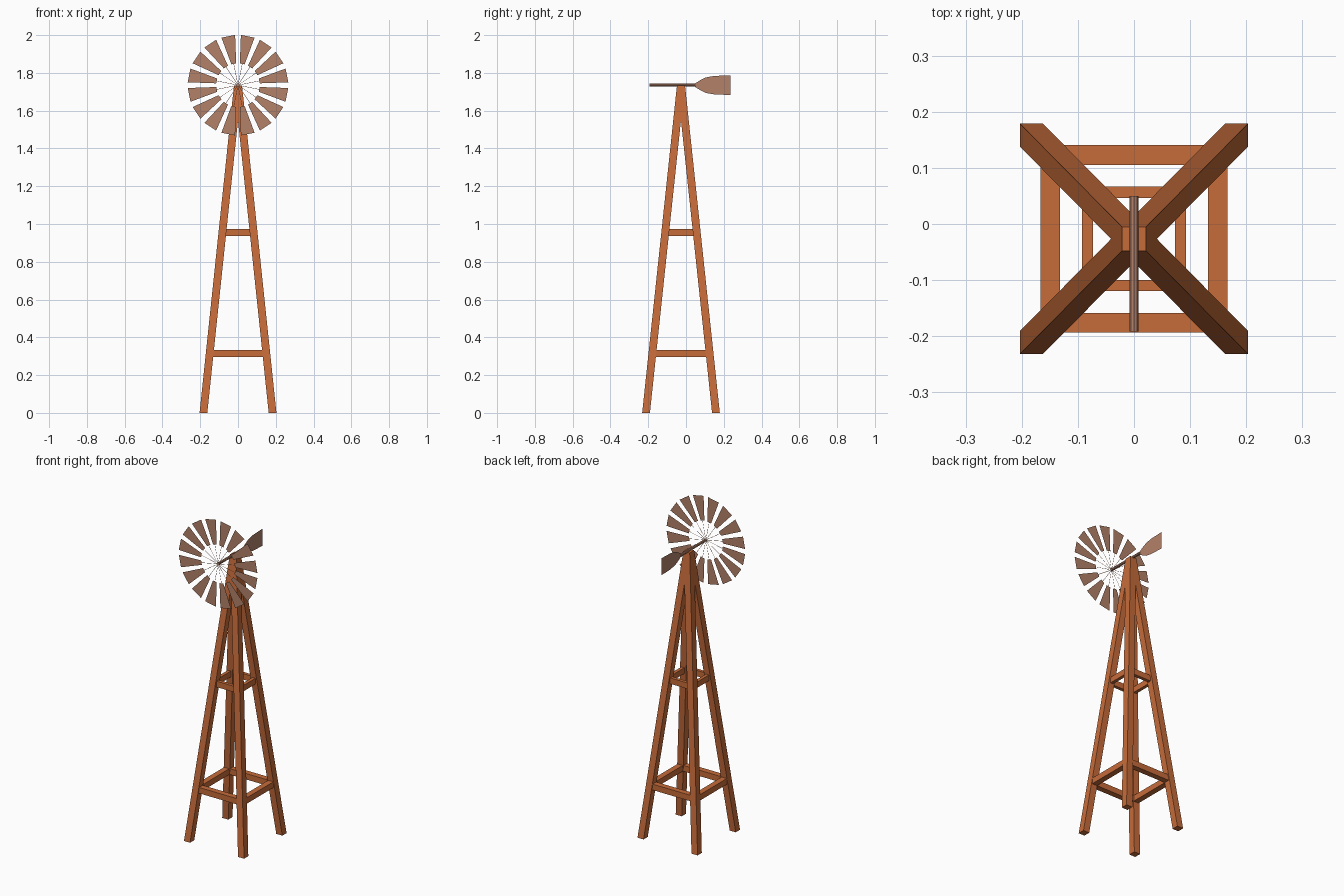
import bpy
from math import sin, cos, pi

if "Cube" in bpy.data.objects:
    bpy.data.objects.remove(bpy.data.objects["Cube"])

CY = -0.0265      # tower axis in y
AXLE_Z = 1.735
WHEEL_Y = -0.192


def material(name, color):
    m = bpy.data.materials.new(name)
    m.diffuse_color = (*color, 1)
    m.use_nodes = True
    m.node_tree.nodes["Principled BSDF"].inputs["Base Color"].default_value = m.diffuse_color
    return m


wood = material("orange_wood", (0.57, 0.15, 0.042))
metal = material("rusty_metal", (0.45, 0.22, 0.14))


def mesh_object(name, verts, faces, mat):
    me = bpy.data.meshes.new(name)
    me.from_pydata(verts, [], faces)
    me.update()
    ob = bpy.data.objects.new(name, me)
    bpy.context.collection.objects.link(ob)
    me.materials.append(mat)
    return ob


def prism(name, bottom, top, hx, hy, mat):
    """Rectangular section swept from bottom centre to top centre."""
    corners = [(-hx, -hy), (hx, -hy), (hx, hy), (-hx, hy)]
    verts = [(c[0] + dx, c[1] + dy, c[2]) for c in (bottom, top) for dx, dy in corners]
    faces = [(3, 2, 1, 0), (4, 5, 6, 7)]
    faces += [(i, (i + 1) % 4, (i + 1) % 4 + 4, i + 4) for i in range(4)]
    return mesh_object(name, verts, faces, mat)


# Four leaning legs that merge at the top
for sx, nx in ((-1, "left"), (1, "right")):
    for sy, ny in ((-1, "front"), (1, "back")):
        prism(f"{ny}_{nx}_leg", (sx * 0.183, CY + sy * 0.185, 0),
              (sx * 0.001, CY + sy * 0.001, 1.733), 0.0205, 0.0205, wood)

# Two square rings of cross braces
for level, z, outer, w in (("lower", 0.315, 0.167, 0.035), ("upper", 0.955, 0.093, 0.02)):
    r = outer - w / 2
    for s, side in ((-1, "front"), (1, "back")):
        y = CY + s * r
        prism(f"{level}_{side}_brace", (0, y, z - 0.018), (0, y, z + 0.018),
              r, w / 2, wood)
    for s, side in ((-1, "left"), (1, "right")):
        prism(f"{level}_{side}_brace", (s * r, CY, z - 0.018), (s * r, CY, z + 0.018),
              w / 2, r, wood)

# Axle
bpy.ops.mesh.primitive_cylinder_add(vertices=8, radius=0.008, depth=0.242,
                                    location=(0, -0.071, AXLE_Z), rotation=(pi / 2, 0, 0))
axle = bpy.context.object
axle.name = "axle"
axle.data.materials.append(metal)

# Wheel: sixteen flat blades on thin spokes
verts, faces = [], []
N = 16
outline = [(0, -0.001), (0.115, -0.001), (0.115, -0.013), (0.264, -0.037),
           (0.264, 0.037), (0.115, 0.013), (0.115, 0.001), (0, 0.001)]
for i in range(N):
    a = (i + 0.5) * 2 * pi / N
    b = len(verts)
    for r, t in outline:
        verts.append((r * cos(a) - t * sin(a), WHEEL_Y, AXLE_Z + r * sin(a) + t * cos(a)))
    faces.append((b, b + 1, b + 6, b + 7))
    faces.append((b + 2, b + 3, b + 4, b + 5))
mesh_object("wheel_blades", verts, faces, metal)

# Flat tail vane
half = [(0.043, 0.006), (0.075, 0.026), (0.105, 0.041), (0.15, 0.049), (0.235, 0.052)]
pts = half + [(y, -h) for y, h in reversed(half)]
mesh_object("tail_vane", [(0, y, AXLE_Z + h) for y, h in pts],
            [tuple(range(len(pts)))], metal)
